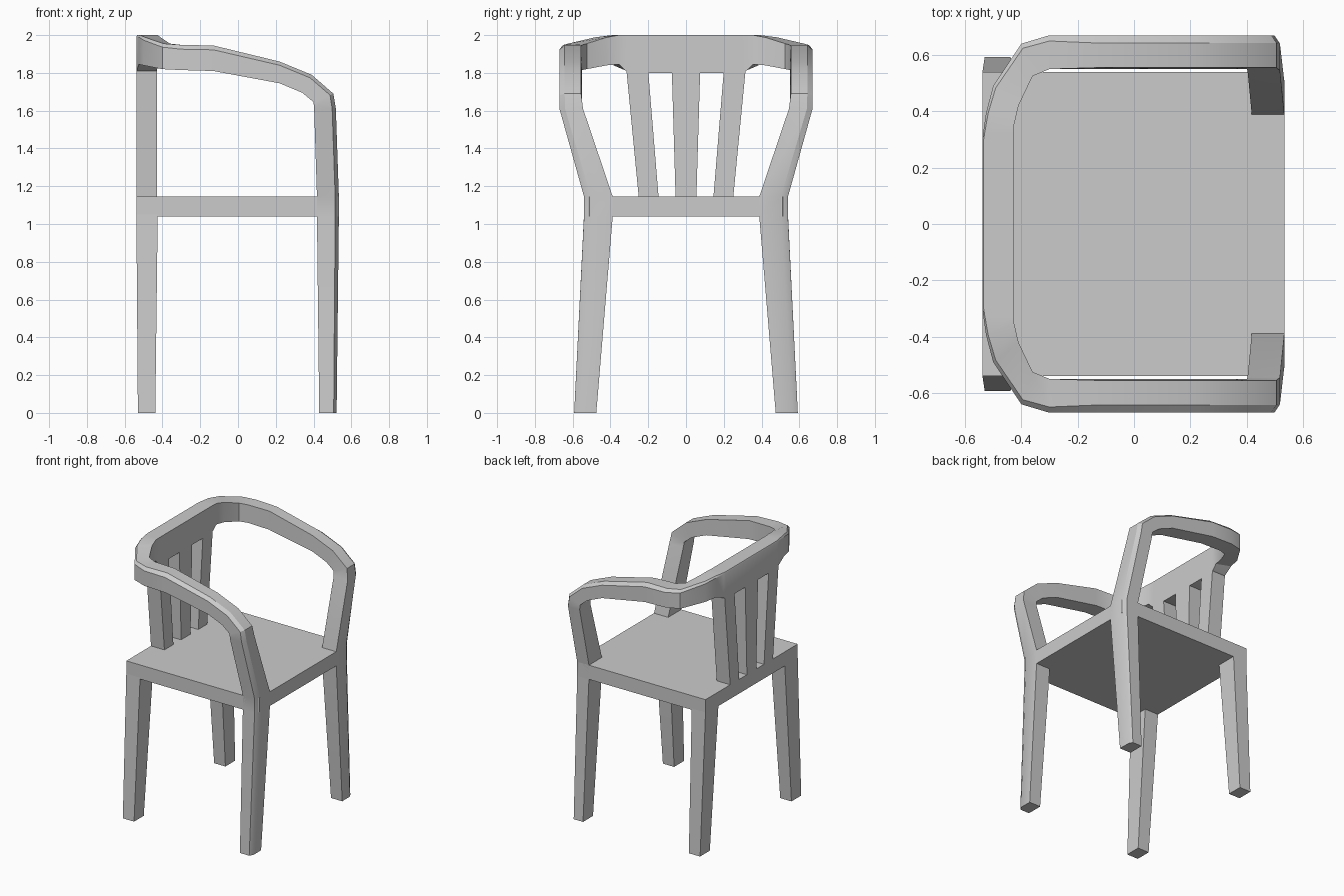
import bpy, bmesh
from mathutils import Vector

if "Cube" in bpy.data.objects:
    bpy.data.objects.remove(bpy.data.objects["Cube"])


def loft(name, sections, smooth=None):
    """Skin a row of equal-length point rings and cap both ends."""
    bm = bmesh.new()
    rings = [[bm.verts.new(p) for p in s] for s in sections]
    n = len(rings[0])
    for a, b in zip(rings, rings[1:]):
        for i in range(n):
            j = (i + 1) % n
            bm.faces.new((a[i], a[j], b[j], b[i]))
    bm.faces.new(rings[0][::-1])
    bm.faces.new(rings[-1])
    bmesh.ops.recalc_face_normals(bm, faces=bm.faces)
    me = bpy.data.meshes.new(name)
    bm.to_mesh(me)
    bm.free()
    ob = bpy.data.objects.new(name, me)
    bpy.context.collection.objects.link(ob)
    if smooth:
        bpy.ops.object.select_all(action='DESELECT')
        ob.select_set(True)
        bpy.context.view_layer.objects.active = ob
        bpy.ops.object.shade_smooth_by_angle(angle=smooth)
    return ob


def rect(x0, x1, y0, y1, z):
    return [(x0, y0, z), (x1, y0, z), (x1, y1, z), (x0, y1, z)]


def section(a, b, c, d, cut=(0.24, 0.17)):
    """Four corners with the outer front/top corner c chamfered."""
    a, b, c, d = map(Vector, (a, b, c, d))
    return [a, b, c.lerp(b, cut[0]), c.lerp(d, cut[1]), d]


def upright(x0, x1, y0, y1, z):
    return section((x0, y0, z), (x1, y0, z), (x1, y1, z), (x0, y1, z))


def arm(xb, zb, xt, zt):
    return section((xb, .55, zb), (xt, .555, zt), (xt, .67, zt), (xb, .67, zb))


def rail(xi, yi, xo, yo, zb, zt, k):
    return section((xi, yi, zb), (xi, yi, zt), (xo, yo, zt), (xo, yo, zb), (k, k))


# One continuous frame: front leg, arm post, armrest, back rail, then mirrored
half = [
    upright(.43, .522, .475, .592, 0),
    upright(.418, .534, .388, .54, 1.04),
    upright(.418, .534, .388, .54, 1.145),
    upright(.403, .518, .545, .67, 1.61),
    arm(.40, 1.645, .505, 1.69),
    arm(.34, 1.695, .39, 1.79),
    arm(.22, 1.745, .22, 1.86),
    arm(-.13, 1.81, -.13, 1.945),
    rail(-.30, .55, -.30, .67, 1.815, 1.948, .17),
    rail(-.36, .525, -.40, .64, 1.82, 1.955, .14),
    rail(-.41, .42, -.50, .49, 1.84, 1.988, .1),
    rail(-.425, .355, -.525, .395, 1.845, 2.0, .07),
    rail(-.428, .325, -.535, .325, 1.815, 2.0, .05),
    rail(-.428, .30, -.538, .30, 1.80, 2.0, .04),
]
mirrored = [[(p[0], -p[1], p[2]) for p in s] for s in reversed(half)]
loft("arm_and_front_leg_frame", half + mirrored, smooth=0.55)

# Seat slab with clipped front corners
outline = [(-.538, -.54), (.505, -.54), (.534, -.51),
           (.534, .51), (.505, .54), (-.538, .54)]
loft("seat", [[(x, y, z) for x, y in outline] for z in (1.04, 1.145)])

# Tapered, splayed back legs
for side, s in (("left", -1), ("right", 1)):
    loft("back_leg_" + side, [
        rect(-.53, -.438, s * .478, s * .592, 0),
        rect(-.538, -.425, s * .388, s * .54, 1.05)])

# Fanned back slats: bottom y range, top y range
for i, (b0, b1, t0, t1) in enumerate([(-.25, -.145, -.315, -.20),
                                      (-.055, .055, -.075, .075),
                                      (.145, .25, .20, .315)]):
    loft(f"back_slat_{i + 1}", [
        rect(-.538, -.428, b0, b1, 1.14),
        rect(-.538, -.428, t0, t1, 1.81)])
